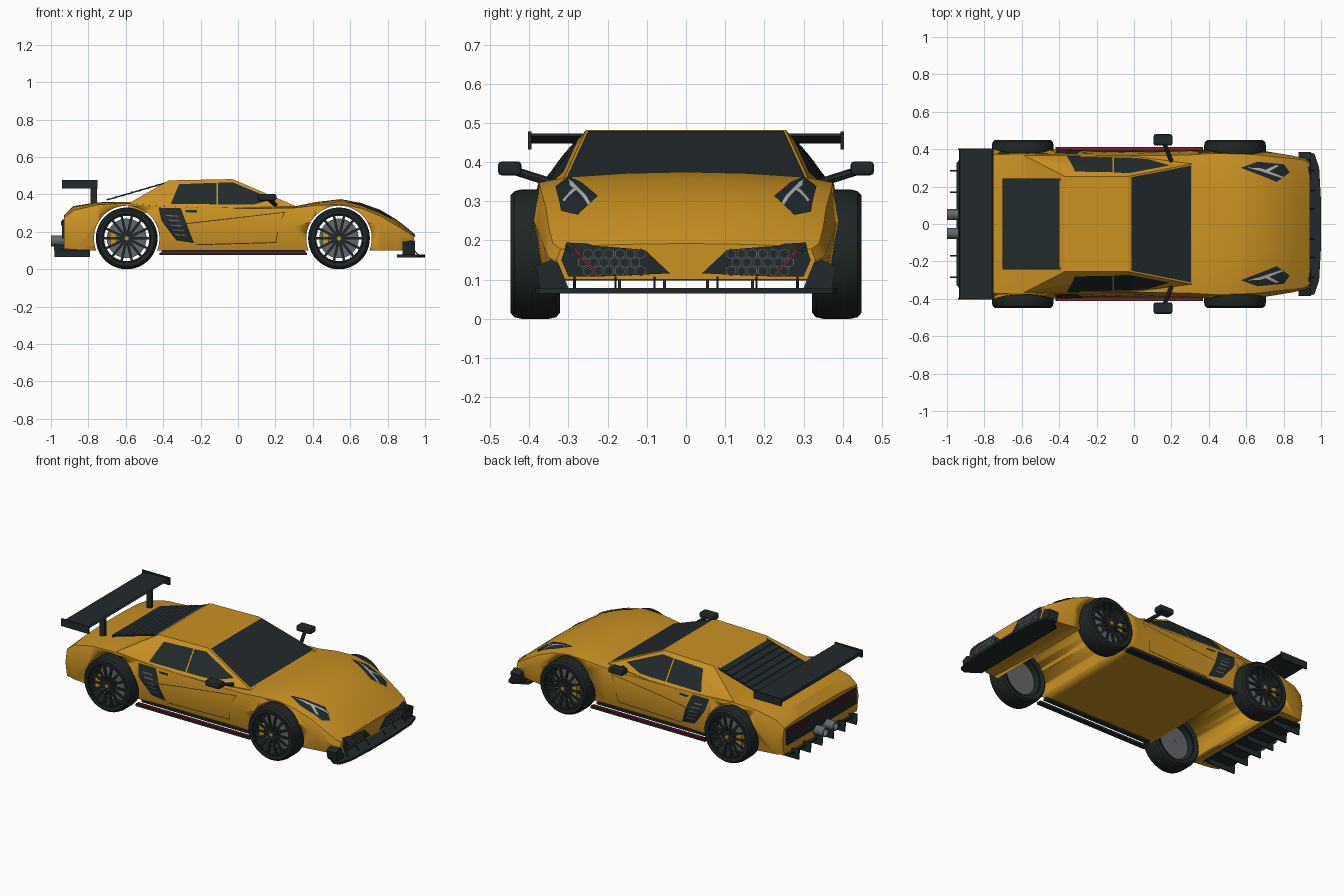
import bpy, bmesh, math
from mathutils import Vector, Matrix
from mathutils.bvhtree import BVHTree

if "Cube" in bpy.data.objects:
    bpy.data.objects.remove(bpy.data.objects["Cube"])


def material(name, r, g, b):
    m = bpy.data.materials.new(name)
    m.diffuse_color = (r, g, b, 1)
    m.use_nodes = True
    m.node_tree.nodes["Principled BSDF"].inputs["Base Color"].default_value = m.diffuse_color
    return m


ORANGE = material("orange_paint", 0.60, 0.29, 0.016)
BLACK = material("black_trim", 0.016, 0.023, 0.025)
RUBBER = material("tyre_rubber", 0.014, 0.019, 0.02)
GREY = material("metal_grey", 0.13, 0.14, 0.145)
SILVER = material("lamp_silver", 0.45, 0.47, 0.5)
RED = material("red_accent", 0.30, 0.012, 0.016)
SEAM = material("seam_dark", 0.05, 0.03, 0.008)


def finish(name, bm, mat, smooth=None):
    me = bpy.data.meshes.new(name)
    bm.to_mesh(me)
    bm.free()
    ob = bpy.data.objects.new(name, me)
    bpy.context.collection.objects.link(ob)
    me.materials.append(mat)
    if smooth:
        bpy.ops.object.select_all(action='DESELECT')
        ob.select_set(True)
        bpy.context.view_layer.objects.active = ob
        bpy.ops.object.shade_smooth_by_angle(angle=math.radians(smooth))
    return ob


def box(name, c, size, mat, rot_y=0.0):
    bm = bmesh.new()
    mx = Matrix.Translation(c) @ Matrix.Rotation(rot_y, 4, 'Y') @ Matrix.Diagonal((*size, 1))
    bmesh.ops.create_cube(bm, size=1, matrix=mx)
    return finish(name, bm, mat)


def rod(name, a, b, r, mat, seg=12):
    a, b = Vector(a), Vector(b)
    bm = bmesh.new()
    mx = Matrix.Translation((a + b) / 2) @ (b - a).to_track_quat('Z', 'Y').to_matrix().to_4x4()
    bmesh.ops.create_cone(bm, cap_ends=True, segments=seg, radius1=r, radius2=r,
                          depth=(b - a).length, matrix=mx)
    return finish(name, bm, mat, 40)


def loft(rings, caps=True, close=False):
    """Skin a list of closed point rings."""
    bm = bmesh.new()
    vs = [[bm.verts.new(p) for p in r] for r in rings]
    n = len(rings[0])
    for a, b in zip(vs, vs[1:] + (vs[:1] if close else [])):
        for i in range(n):
            bm.faces.new((a[i], a[(i + 1) % n], b[(i + 1) % n], b[i]))
    if caps:
        bm.faces.new(vs[0])
        bm.faces.new(vs[-1])
    bmesh.ops.recalc_face_normals(bm, faces=bm.faces)
    return bm


def lathe(name, profile, cx, cz, side, mat, seg=40):
    """Closed (radius, y) profile turned about a wheel axle."""
    rings = []
    for k in range(seg):
        a = 2 * math.pi * k / seg
        rings.append([(cx + r * math.cos(a), side * y, cz + r * math.sin(a)) for r, y in profile])
    return finish(name, loft(rings, False, True), mat, 35)


# Body shell: x, floor y z, waist y z, shoulder y z, top y z, centre z
stations = [
    (-.93, .36, .11, .375, .20, .36, .275, .22, .287, .29),
    (-.88, .37, .105, .395, .23, .365, .315, .25, .332, .338),
    (-.75, .38, .10, .40, .26, .37, .345, .26, .355, .358),
    (-.60, .38, .10, .40, .28, .375, .352, .26, .36, .36),
    (-.42, .37, .10, .398, .25, .37, .338, .27, .345, .345),
    (-.20, .36, .10, .388, .22, .366, .328, .30, .333, .333),
    (.10, .36, .10, .386, .22, .366, .325, .30, .33, .33),
    (.30, .36, .10, .392, .23, .37, .328, .30, .335, .336),
    (.42, .365, .10, .40, .26, .377, .342, .30, .354, .360),
    (.55, .37, .10, .40, .28, .375, .348, .30, .362, .375),
    (.66, .37, .10, .395, .26, .37, .326, .29, .342, .354),
    (.76, .36, .10, .38, .23, .358, .285, .28, .306, .318),
    (.85, .345, .10, .365, .19, .35, .232, .26, .252, .264),
    (.915, .325, .10, .35, .155, .34, .193, .24, .205, .213),
    (.94, .31, .10, .33, .15, .32, .178, .22, .188, .192)]
rings = []
for x, fy, fz, wy, wz, sy, sz, ty, tz, cz in stations:
    half = [(fy, fz), (wy, wz), (sy, sz), (ty, tz), (ty * .5, tz + .75 * (cz - tz))]
    ring = half + [(0, cz)] + [(-y, z) for y, z in reversed(half)]
    rings.append([(x, y, z) for y, z in ring])
body_bm = loft(rings)
trees = [BVHTree.FromBMesh(body_bm)]
body = finish("body", body_bm, ORANGE, 32)

# Wheel arches cut through the body
for label, x in (("rear", -.595), ("front", .54)):
    cut = rod(label + "_arch_cutter", (x, -.6, .165), (x, .6, .165), .175, ORANGE, 48)
    cut.hide_render = True
    cut.hide_viewport = False
    cut.display_type = 'WIRE'
    mod = body.modifiers.new(label + "_arch", 'BOOLEAN')
    mod.object = cut
    mod.solver = 'EXACT'
bpy.context.view_layer.update()
dg = bpy.context.evaluated_depsgraph_get()
carved = bpy.data.meshes.new_from_object(body.evaluated_get(dg))
body.modifiers.clear()
body.data = carved
for o in [o for o in bpy.data.objects if "cutter" in o.name]:
    bpy.data.objects.remove(o)

# Cabin
bm = bmesh.new()
for x, y, z in [(-.03, .255, .482), (-.37, .255, .475), (.31, .322, .337), (0, .362, .328),
                (-.42, .368, .335), (-.585, .365, .352), (.31, .322, .3), (0, .362, .3),
                (-.42, .368, .3), (-.585, .365, .3)]:
    for s in (1, -1):
        bm.verts.new((x, s * y, z))
bmesh.ops.convex_hull(bm, input=bm.verts)
bmesh.ops.recalc_face_normals(bm, faces=bm.faces)
trees.append(BVHTree.FromBMesh(bm))
finish("cabin", bm, ORANGE)


def decal(name, polys, view, mat, lift=.004, cuts=5, both=True):
    """Thin plates laid on the shell by projecting flat outlines."""
    bm = bmesh.new()
    for s in ((1, -1) if both else (1,)):
        for pts in polys:
            part = bmesh.new()
            part.faces.new([part.verts.new((u, v, 0)) for u, v in pts])
            bmesh.ops.triangulate(part, faces=part.faces)
            if cuts:
                bmesh.ops.subdivide_edges(part, edges=part.edges, cuts=cuts, use_grid_fill=True)
            new = {}
            for v in part.verts:
                a, b = v.co.x, v.co.y
                o, d = {"side": ((a, s, b), (0, -s, 0)), "top": ((a, s * b, 1), (0, 0, -1)),
                        "front": ((2, s * a, b), (-1, 0, 0))}[view]
                hits = [h for h in (t.ray_cast(Vector(o), Vector(d)) for t in trees) if h[0]]
                if hits:
                    h = min(hits, key=lambda q: q[3])
                    n = h[1] if h[1].dot(Vector(d)) < 0 else -h[1]
                    new[v] = bm.verts.new(h[0] + n * lift)
            for f in part.faces:
                if all(v in new for v in f.verts):
                    g = bm.faces.new([new[v] for v in f.verts])
                    g.normal_update()
                    if g.normal.dot(Vector(d)) > 0:
                        g.normal_flip()
            part.free()
    return finish(name, bm, mat)


# Glass
decal("windscreen", [[(-.015, -.25), (.302, -.312), (.302, .312), (-.015, .25)]], "top", BLACK, both=False)
decal("side_windows", [[(-.36, .347), (-.315, .452), (-.115, .46), (-.115, .345)],
                       [(-.107, .345), (-.107, .46), (-.03, .463), (.19, .372), (.08, .343)]], "side", BLACK)

# Side intakes, their slats, handles and door seams
decal("side_intakes", [[(-.425, .328), (-.307, .326), (-.235, .14), (-.33, .155), (-.41, .26)]], "side", BLACK)
decal("intake_slats", [[(-.385 + .012 * i, .29 - .025 * i), (-.325 + .012 * i, .285 - .025 * i),
                        (-.325 + .012 * i, .279 - .025 * i), (-.385 + .012 * i, .284 - .025 * i)]
                       for i in range(5)], "side", GREY, .006, 2)
decal("door_handles", [[(-.285, .315), (-.22, .315), (-.22, .302), (-.275, .302)]], "side", BLACK, .006, 1)
decal("door_seams", [[(-.29, .244), (.25, .306), (.25, .302), (-.29, .239)],
                     [(-.23, .134), (.20, .146), (.20, .141), (-.23, .129)],
                     [(.20, .141), (.21, .20), (.214, .20), (.204, .141)],
                     [(.23, .27), (.25, .306), (.254, .306), (.234, .27)]], "side", SEAM, .003, 3)

# Headlights
decal("headlights", [[(.57, .30), (.66, .332), (.80, .318), (.83, .275), (.76, .225), (.70, .25)]], "top", BLACK, .005)
decal("headlight_strips", [[(.60, .301), (.68, .296), (.80, .25), (.79, .243), (.67, .284)],
                           [(.70, .288), (.76, .315), (.77, .308), (.72, .28)]], "top", SILVER, .008, 3)

# Nose intakes with honeycomb mesh
decal("nose_intakes", [[(.041, .116), (.105, .176), (.20, .184), (.305, .19), (.318, .15), (.30, .108), (.22, .108)]],
      "front", BLACK, .006)
cells = [(.115 + .027 * i + .0135 * (j % 2), .122 + .022 * j) for i in range(6) for j in range(3)]


def hexes(r):
    return [[(y + r * math.sin(k * math.pi / 3), z + r * math.cos(k * math.pi / 3)) for k in range(6)]
            for y, z in cells]


decal("honeycomb_frames", hexes(.0135), "front", GREY, .008, 0)
decal("honeycomb_holes", hexes(.0118), "front", BLACK, .010, 0)
decal("nose_red_lines", [[(.225, .114), (.29, .182), (.294, .182), (.232, .114)]], "front", RED, .012, 1)

# Front splitter with struts and corner plates
edge = [(.85, .33), (.93, .385), (.965, .375), (.99, .30), (1.0, .12)]
outline = edge + [(x, -y) for x, y in reversed(edge)]
finish("splitter", loft([[(x, y, z) for x, y in outline] for z in (.064, .078)]), BLACK)
for s in (1, -1):
    for y in (.08, .18, .285):
        rod("splitter_strut", (.965, s * y, .075), (.93, s * y, .115), .003, BLACK, 6)
    corner = [(.30, .078), (.372, .078), (.385, .135), (.345, .15), (.325, .14)]
    finish("bumper_corner", loft([[(x, s * y, z) for y, z in corner] for x in (.88, .945)]), BLACK)

# Side skirts and mirrors
for s in (1, -1):
    box("side_skirt", (-.025, s * .398, .082), (.79, .03, .014), BLACK)
    box("skirt_red_line", (-.025, s * .403, .093), (.77, .012, .008), RED)
    box("sill", (-.025, s * .36, .096), (.76, .03, .014), BLACK)
    rod("mirror_stalk", (.20, s * .335, .345), (.16, s * .435, .377), .011, BLACK, 8)
    m = box("mirror", (.155, s * .45, .384), (.10, .06, .036), BLACK)
    bev = m.modifiers.new("round", 'BEVEL')
    bev.width, bev.segments = .01, 2

# Engine louvres
slope = math.atan2(.09, .31)
for i in range(7):
    t = (i + .5) / 7
    box("engine_louvre", (-.70 + .31 * t, 0, .371 + .09 * t), (.052, .47, .005), BLACK, -slope + .13)
for s in (1, -1):
    box("louvre_rail", (-.545, s * .238, .416), (.325, .01, .007), BLACK, -slope)

# Rear wing
wing = [(-.935, .448), (-.93, .465), (-.76, .473), (-.75, .466), (-.80, .452)]
finish("rear_wing", loft([[(x, y, z) for x, z in wing] for y in (-.395, .395)]), BLACK)
for s in (1, -1):
    box("wing_endplate", (-.845, s * .399, .455), (.19, .008, .046), BLACK)
    box("wing_post", (-.772, s * .23, .40), (.035, .016, .12), BLACK)

# Rear fascia, tail lights, diffuser and exhausts
box("rear_fascia", (-.934, 0, .215), (.012, .68, .10), BLACK)
box("diffuser_plate", (-.87, 0, .104), (.16, .66, .012), BLACK)
for s in (1, -1):
    for z in (.255, .238):
        box("tail_light", (-.942, s * .235, z), (.008, .19, .007), RED)
    box("tail_light_end", (-.942, s * .325, .246), (.008, .012, .024), RED)
    for y in (.055, .17, .285):
        fin = [(-.98, .066), (-.985, .135), (-.93, .125), (-.79, .105), (-.79, .066)]
        finish("diffuser_fin", loft([[(x, s * y + d, z) for x, z in fin] for d in (-.004, .004)]), BLACK)
    pipe = [(.029, -.90), (.029, -1.0), (.023, -1.0), (.023, -.90)]
    tube = [[(x, s * .05 + r * math.cos(k * math.pi / 12), .152 + r * math.sin(k * math.pi / 12))
             for r, x in pipe] for k in range(24)]
    finish("exhaust", loft(tube, False, True), GREY, 40)
    box("exhaust_core", (-.945, s * .05, .152), (.01, .03, .03), BLACK)

# Wheels
for label, cx in (("rear", -.595), ("front", .54)):
    for s in (1, -1):
        cz = .165
        lathe(label + "_tyre", [(.127, .33), (.15, .322), (.161, .332), (.165, .35), (.165, .42),
                                (.161, .438), (.15, .448), (.13, .446), (.127, .438)], cx, cz, s, RUBBER, 48)
        lathe(label + "_rim", [(.128, .335), (.128, .442), (.121, .442), (.121, .335)], cx, cz, s, BLACK)
        rod(label + "_brake_disc", (cx, s * .36, cz), (cx, s * .385, cz), .106, GREY, 36)
        rod(label + "_hub", (cx, s * .36, cz), (cx, s * .442, cz), .026, BLACK, 16)
        rod(label + "_hub_cap", (cx, s * .44, cz), (cx, s * .447, cz), .011, ORANGE, 12)
        box(label + "_caliper", (cx - .072, s * .40, cz), (.034, .07, .068), ORANGE)
        bm = bmesh.new()
        for k in range(14):
            mx = (Matrix.Translation((cx, s * .434, cz)) @ Matrix.Rotation(2 * math.pi * k / 14, 4, 'Y')
                  @ Matrix.Translation((.073, 0, 0)) @ Matrix.Diagonal((.104, .012, .013, 1)))
            bmesh.ops.create_cube(bm, size=1, matrix=mx)
        finish(label + "_spokes", bm, BLACK)
